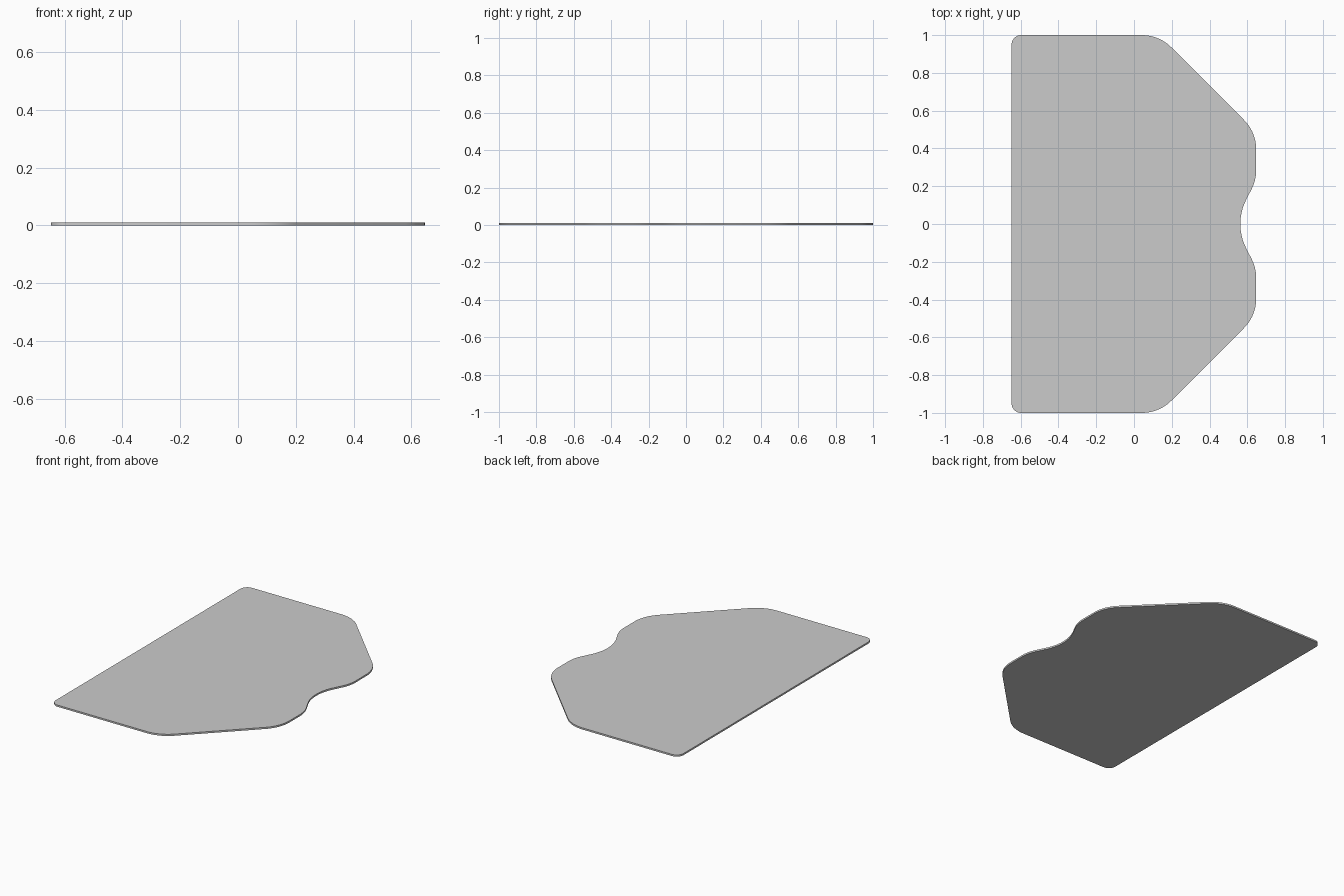
import bpy, bmesh
from mathutils import Vector

if "Cube" in bpy.data.objects:
    bpy.data.objects.remove(bpy.data.objects["Cube"])

THICKNESS = 0.011

# Half outline corners (x, y, fillet radius), mirrored across y = 0
half = [(0.647, 0.233, 0.23), (0.647, 0.486, 0.22),
        (0.133, 1.0, 0.22), (-0.648, 1.0, 0.05)]
corners = ([(0.529, 0.0, 0.28)] + half
           + [(x, -y, r) for x, y, r in reversed(half)])


def fillet(prev, cur, nxt, r, steps=12):
    """Points of the arc that rounds the corner cur."""
    a, b = (prev - cur).normalized(), (nxt - cur).normalized()
    half_angle = a.angle(b) / 2
    import math
    t = r / math.tan(half_angle)
    centre = cur + (a + b).normalized() * (r / math.sin(half_angle))
    s, e = cur + a * t - centre, cur + b * t - centre
    sweep = s.angle_signed(e)
    pts = []
    for i in range(steps + 1):
        k = sweep * i / steps
        # angle_signed is clockwise positive in 2D
        c, n = math.cos(-k), math.sin(-k)
        pts.append(centre + Vector((s.x * c - s.y * n, s.x * n + s.y * c)))
    return pts


# Rounded outline
outline = []
count = len(corners)
for i, (x, y, r) in enumerate(corners):
    p = Vector(corners[i - 1][:2])
    q = Vector(corners[(i + 1) % count][:2])
    outline += fillet(p, Vector((x, y)), q, r)

# Flat plate extruded from the outline
bm = bmesh.new()
face = bm.faces.new([bm.verts.new((p.x, p.y, 0)) for p in outline])
ext = bmesh.ops.extrude_face_region(bm, geom=[face], use_keep_orig=True)
top = [v for v in ext["geom"] if isinstance(v, bmesh.types.BMVert)]
bmesh.ops.translate(bm, verts=top, vec=(0, 0, THICKNESS))
bmesh.ops.recalc_face_normals(bm, faces=bm.faces)
mesh = bpy.data.meshes.new("contoured_plate")
bm.to_mesh(mesh)
bm.free()
plate = bpy.data.objects.new("contoured_plate", mesh)
bpy.context.collection.objects.link(plate)

# Smooth rim, sharp top and bottom edges
bpy.context.view_layer.objects.active = plate
plate.select_set(True)
bpy.ops.object.shade_smooth_by_angle()
